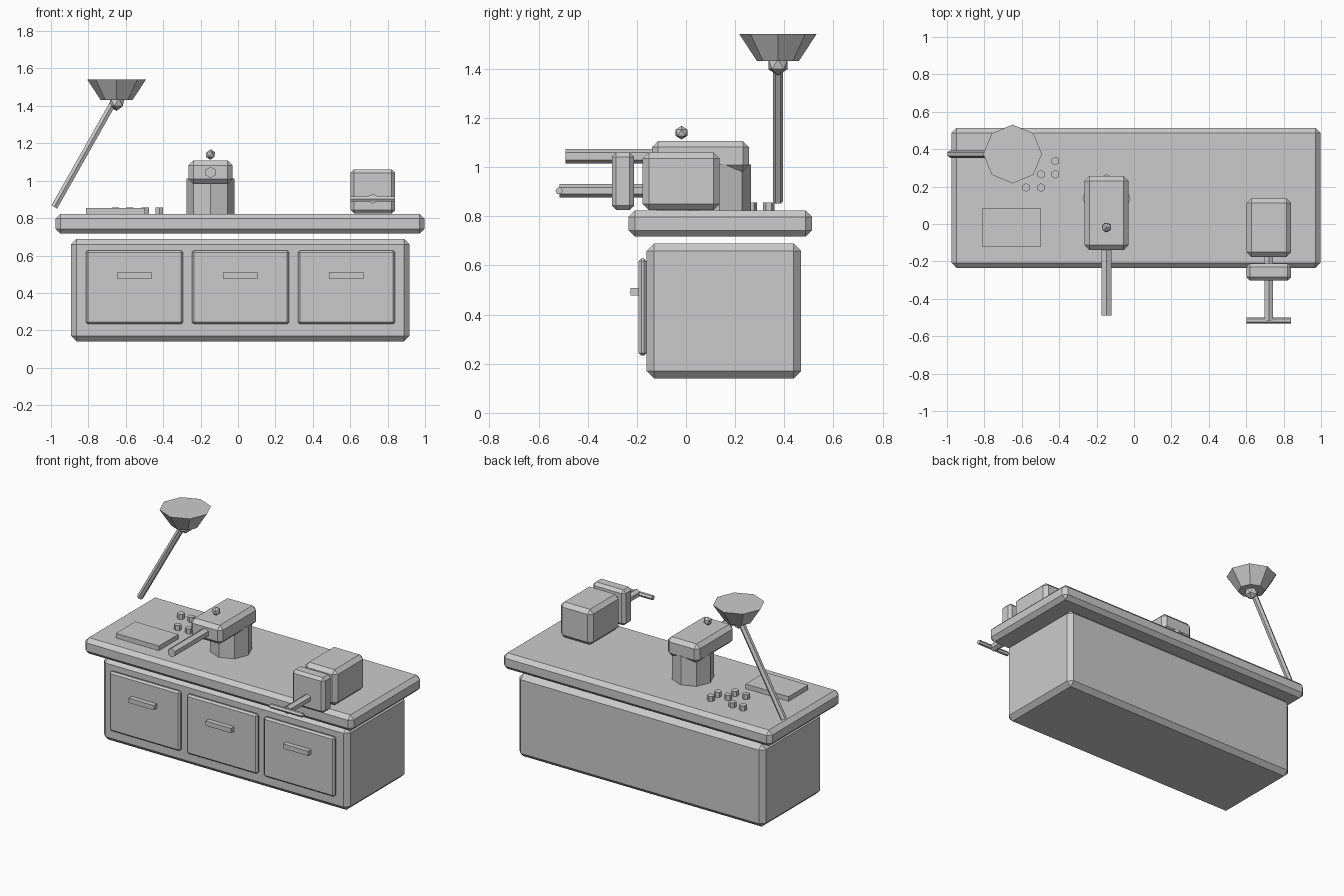
import bpy, bmesh
from math import pi
from mathutils import Vector, Matrix

if "Cube" in bpy.data.objects:
    bpy.data.objects.remove(bpy.data.objects["Cube"])


def finish(name, bm):
    me = bpy.data.meshes.new(name)
    bm.normal_update()
    bm.to_mesh(me)
    bm.free()
    ob = bpy.data.objects.new(name, me)
    bpy.context.collection.objects.link(ob)
    return ob


def box(name, x, y, z, bevel=0.0):
    """Box from (min, max) ranges with optional single chamfer."""
    bm = bmesh.new()
    size = [r[1] - r[0] for r in (x, y, z)]
    mid = [(r[1] + r[0]) / 2 for r in (x, y, z)]
    bmesh.ops.create_cube(bm, size=1, matrix=Matrix.Translation(mid) @ Matrix.Diagonal((*size, 1)))
    if bevel:
        bmesh.ops.bevel(bm, geom=bm.edges[:], offset=bevel, segments=1, affect='EDGES', profile=0.5)
    return finish(name, bm)


def cone(name, a, b, r1, r2, sides, rot):
    """Prism or frustum running from a to b."""
    a, b = Vector(a), Vector(b)
    bm = bmesh.new()
    bmesh.ops.create_cone(bm, cap_ends=True, segments=sides, radius1=r1, radius2=r2,
                          depth=(b - a).length, matrix=Matrix.Translation((a + b) / 2) @ rot)
    return finish(name, bm)


def ball(name, c, r):
    bm = bmesh.new()
    bmesh.ops.create_icosphere(bm, subdivisions=1, radius=r, matrix=Matrix.Translation(c))
    return finish(name, bm)


UP = Matrix.Identity(4)
ALONG_X = Matrix.Rotation(pi / 2, 4, 'Y')
ALONG_Y = Matrix.Rotation(pi / 2, 4, 'X')

# Bench body and worktop
box("cabinet", (-0.893, 0.917), (-0.16, 0.468), (0.14, 0.689), 0.03)
box("worktop", (-0.976, 0.997), (-0.234, 0.513), (0.717, 0.823), 0.026)

# Drawer fronts with pulls
for i in range(3):
    cx = -0.554 + i * 0.567
    box(f"drawer_{i + 1}", (cx - 0.26, cx + 0.26), (-0.193, -0.16), (0.233, 0.628), 0.011)
    box(f"drawer_pull_{i + 1}", (cx - 0.093, cx + 0.093), (-0.225, -0.19), (0.477, 0.508))

# Press: octagonal column, head, lever and knob
PX = -0.147
cone("press_column", (PX, 0.137, 0.82), (PX, 0.137, 1.011), 0.128, 0.128, 8, UP)
box("press_head", (PX - 0.117, PX + 0.117), (-0.138, 0.256), (0.983, 1.107), 0.025)
cone("press_lever", (PX, -0.10, 1.044), (PX, -0.49, 1.044), 0.03, 0.03, 6, ALONG_Y)
ball("press_knob", (PX, -0.018, 1.14), 0.028)

# Vise: fixed block, sliding jaw, screw and crossbar
VX = (0.602, 0.84)
box("vise_block", VX, (-0.176, 0.137), (0.825, 1.06), 0.025)
box("vise_jaw", VX, (-0.302, -0.211), (0.825, 1.06), 0.018)
cone("vise_screw", (0.721, -0.14, 0.904), (0.721, -0.515, 0.904), 0.027, 0.027, 6, ALONG_Y)
cone("vise_crossbar", (VX[0], -0.516, 0.903), (VX[1], -0.516, 0.903), 0.015, 0.015, 6, ALONG_X)

# Tray and scattered small pegs
box("tray", (-0.813, -0.497), (-0.12, 0.084), (0.823, 0.854))
PEGS = [(-0.655, 0.337), (-0.578, 0.337), (-0.42, 0.337), (-0.497, 0.266),
        (-0.42, 0.266), (-0.578, 0.195), (-0.497, 0.195)]
for i, (x, y) in enumerate(PEGS):
    cone(f"peg_{i + 1}", (x, y, 0.823), (x, y, 0.856), 0.023, 0.023, 6, UP)

# Lamp: leaning arm, joint and flared shade
LX, LY = -0.649, 0.374
foot, top = Vector((-0.982, LY, 0.86)), Vector((LX - 0.005, LY, 1.44))
lean = (top - foot)
cone("lamp_arm", foot, top, 0.02, 0.02, 6, Vector((0, 0, 1)).rotation_difference(lean).to_matrix().to_4x4())
ball("lamp_joint", (LX, LY, 1.419), 0.046)
cone("lamp_shade", (LX, LY, 1.431), (LX, LY, 1.541), 0.085, 0.157, 8, UP)
